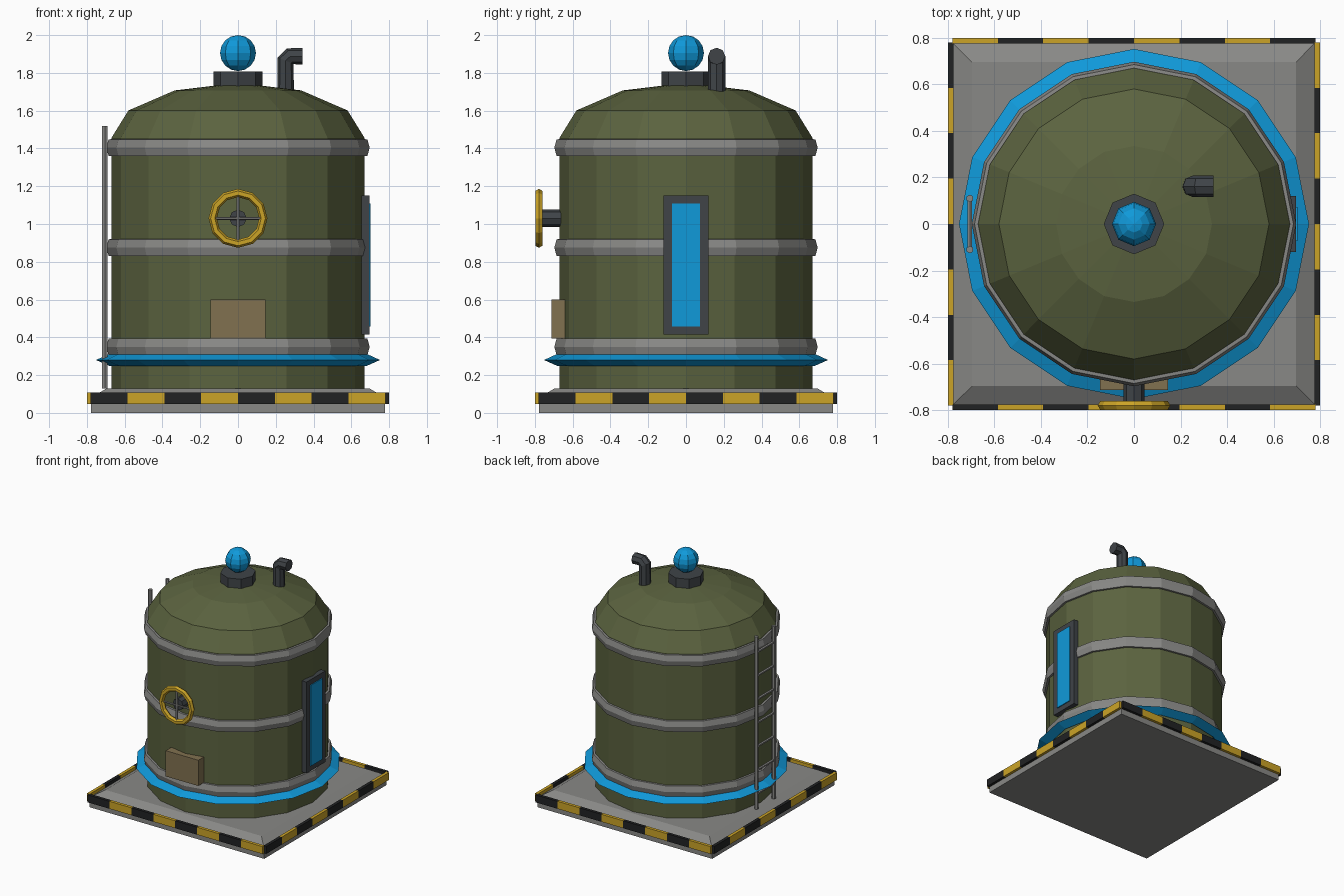
import bpy, bmesh, math
from mathutils import Vector, Matrix

if "Cube" in bpy.data.objects:
    bpy.data.objects.remove(bpy.data.objects["Cube"])


def mat(name, rgb):
    m = bpy.data.materials.new(name)
    m.diffuse_color = (*rgb, 1)
    m.use_nodes = True
    m.node_tree.nodes["Principled BSDF"].inputs["Base Color"].default_value = m.diffuse_color
    return m


OLIVE = mat("olive", (0.105, 0.125, 0.05))
GREY = mat("steel grey", (0.25, 0.25, 0.24))
DARK = mat("dark grey", (0.05, 0.057, 0.064))
BLUE = mat("bright blue", (0.005, 0.32, 0.70))
YELLOW = mat("hazard yellow", (0.60, 0.37, 0.02))
BLACK = mat("hazard black", (0.015, 0.016, 0.017))
TAN = mat("tan", (0.22, 0.165, 0.08))


def finish(bm, name, *mats):
    bmesh.ops.recalc_face_normals(bm, faces=bm.faces)
    me = bpy.data.meshes.new(name)
    bm.to_mesh(me)
    bm.free()
    for m in mats:
        me.materials.append(m)
    ob = bpy.data.objects.new(name, me)
    bpy.context.collection.objects.link(ob)
    return ob


def skin(bm, rings, closed=False, caps=True):
    """Bridge equal rings of points with quads."""
    rows = [[bm.verts.new(p) for p in r] for r in rings]
    n = len(rows[0])
    for i in range(len(rows) if closed else len(rows) - 1):
        a, b = rows[i], rows[(i + 1) % len(rows)]
        for j in range(n):
            k = (j + 1) % n
            bm.faces.new((a[j], a[k], b[k], b[j]))
    if caps and not closed:
        bm.faces.new(rows[0])
        bm.faces.new(rows[-1])


def lathe(name, profile, material, n=16, closed=False):
    """Spin (radius, z) points round the z axis."""
    bm = bmesh.new()
    turn = [2 * math.pi * i / n for i in range(n)]
    skin(bm, [[(r * math.cos(a), r * math.sin(a), z) for a in turn] for r, z in profile], closed)
    return finish(bm, name, material)


def box(name, x, y, z, material):
    bm = bmesh.new()
    skin(bm, [[(x[0], y[0], h), (x[1], y[0], h), (x[1], y[1], h), (x[0], y[1], h)] for h in z])
    return finish(bm, name, material)


def rod(name, a, b, r, material, n=6):
    a, b = Vector(a), Vector(b)
    d = b - a
    m = Matrix.Translation((a + b) / 2) @ d.to_track_quat('Z', 'Y').to_matrix().to_4x4()
    bm = bmesh.new()
    bmesh.ops.create_cone(bm, cap_ends=True, segments=n, radius1=r, radius2=r, depth=d.length, matrix=m)
    return finish(bm, name, material)


# Base slab with a chamfered top
bm = bmesh.new()
skin(bm, [[(-s, -s, z), (s, -s, z), (s, s, z), (-s, s, z)]
          for s, z in ((0.778, 0), (0.778, 0.08), (0.695, 0.13))])
finish(bm, "base_slab", GREY)

# Hazard strips: eight alternating blocks per side, turned round the base
for side in range(4):
    bm = bmesh.new()
    for i in range(8):
        x0 = -0.78 + i * 0.195
        old = set(bm.faces)
        skin(bm, [[(x0, -0.80, z), (x0 + 0.195, -0.80, z), (x0 + 0.195, -0.775, z), (x0, -0.775, z)]
                  for z in (0.047, 0.107)])
        for f in set(bm.faces) - old:
            f.material_index = i % 2
    bmesh.ops.rotate(bm, verts=bm.verts, matrix=Matrix.Rotation(side * math.pi / 2, 3, 'Z'))
    finish(bm, f"hazard_strip_{side}", BLACK, YELLOW)

# Tank body with domed roof
dome = [(0.67 * math.cos(t), 1.456 + 0.29 * math.sin(t))
        for t in (0, math.pi / 6, math.pi / 3)]
lathe("tank_body", [(0.67, 0.12)] + dome + [(0.01, 1.746)], OLIVE)

# Steel bands and glowing ring
for i, z in enumerate((0.35, 0.875, 1.404)):
    lathe(f"steel_band_{i}", [(0.655, z - 0.046), (0.685, z - 0.044), (0.697, z),
                              (0.685, z + 0.044), (0.655, z + 0.046)], GREY, closed=True)
lathe("light_ring", [(0.752, 0.28), (0.68, 0.313), (0.65, 0.28), (0.68, 0.248)], BLUE, closed=True)

# Roof cap and beacon
lathe("roof_cap", [(0.13, 1.69), (0.13, 1.807)], DARK, 8)
bm = bmesh.new()
bmesh.ops.create_uvsphere(bm, u_segments=8, v_segments=8, radius=0.095,
                          matrix=Matrix.Translation((0, 0, 1.905)))
finish(bm, "beacon", BLUE)

# Bent exhaust pipe: octagon rings swept through a chamfered elbow
bm = bmesh.new()
rings = []
for x, z, tilt in ((0.252, 1.66, 0), (0.252, 1.865, 22.5), (0.277, 1.888, 67.5), (0.342, 1.888, 90)):
    t = math.radians(tilt)
    ring = []
    for j in range(8):
        a = j * math.pi / 4
        u, v = 0.045 * math.cos(a), 0.046 * math.sin(a)
        ring.append((x + u * math.cos(t), 0.162 + v, z - u * math.sin(t)))
    rings.append(ring)
skin(bm, rings)
finish(bm, "exhaust_pipe", DARK)

# Side window: frame and pane
box("window_frame", (0.655, 0.695), (-0.12, 0.12), (0.415, 1.15), DARK)
box("window_pane", (0.66, 0.702), (-0.073, 0.073), (0.457, 1.108), BLUE)

# Front plate
box("front_plate", (-0.145, 0.145), (-0.713, -0.64), (0.393, 0.60), TAN)

# Valve wheel: rim, spokes, hub
bm = bmesh.new()
rim = []
for i in range(12):
    a = i * math.pi / 6
    ring = []
    for j in range(6):
        b = j * math.pi / 3
        r = 0.134 + 0.022 * math.cos(b)
        ring.append((r * math.cos(a), -0.779 + 0.022 * math.sin(b), 1.03 + r * math.sin(a)))
    rim.append(ring)
skin(bm, rim, closed=True)
finish(bm, "wheel_rim", YELLOW)
rod("wheel_spoke_across", (-0.13, -0.779, 1.03), (0.13, -0.779, 1.03), 0.008, GREY)
rod("wheel_spoke_upright", (0, -0.779, 0.90), (0, -0.779, 1.16), 0.008, GREY)
rod("wheel_hub", (0, -0.765, 1.03), (0, -0.64, 1.03), 0.046, DARK, 8)

# Ladder on the left side
for s in (-1, 1):
    rod(f"ladder_rail_{s}", (-0.705, 0.11 * s, 0.13), (-0.705, 0.11 * s, 1.52), 0.016, GREY)
for i in range(7):
    z = 0.25 + 0.19 * i
    rod(f"ladder_rung_{i}", (-0.705, -0.11, z), (-0.705, 0.11, z), 0.011, GREY)
